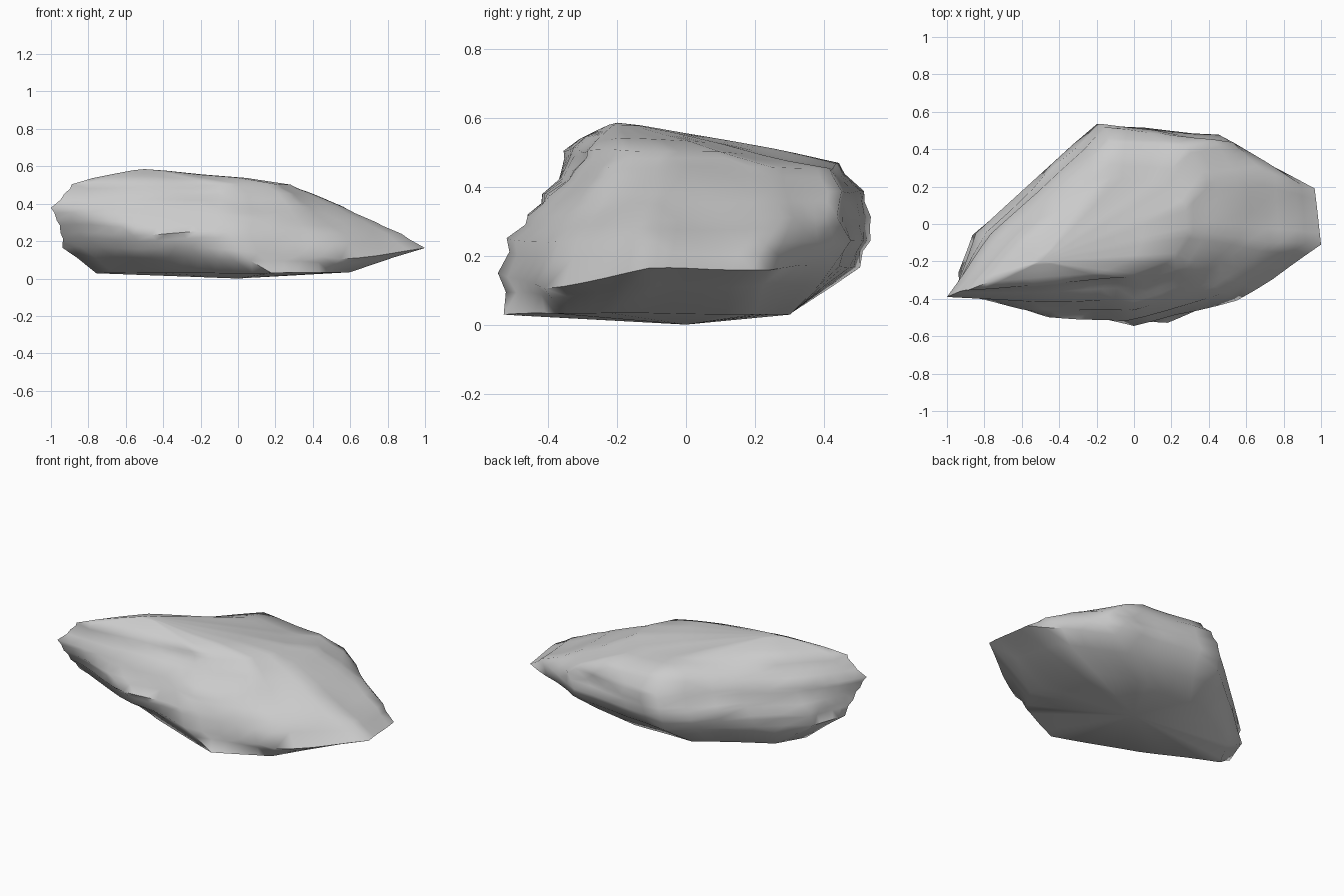
import bpy, bmesh, math
from mathutils import Vector, noise

if "Cube" in bpy.data.objects:
    bpy.data.objects.remove(bpy.data.objects["Cube"])

# Strata: height, then corners counter-clockwise from the left tip
# (tip, three along the front, two at the right end, two along the back, left wall);
# a third value lifts or drops that corner away from the stratum height
STRATA = [
    (.03, (-.76, -.13), (-.32, -.34), (.18, -.53), (.5, -.38), (.6, -.22),
     (.46, .2), (.15, .3), (-.25, .3), (-.66, .05)),
    (.165, (-.94, -.26), (-.42, -.47), (.0, -.54, .155), (.55, -.41, .1), (1, -.11, .155),
     (.965, .19), (.5, .43), (-.2, .5), (-.87, -.06)),
    (.24, (-.95, -.33), (-.45, -.485), (-.05, -.515), (.49, -.37), (.87, -.1),
     (.86, .23), (.45, .475), (-.2, .54), (-.84, -.05)),
    (.31, (-.97, -.37), (-.6, -.455), (.0, -.455), (.4, -.32), (.73, -.1),
     (.69, .28), (.53, .44), (-.18, .535), (-.79, -.04)),
    (.38, (-1, -.39), (-.52, -.42), (0, -.40), (.34, -.27), (.57, -.07),
     (.55, .25), (.43, .45), (-.15, .52), (-.76, -.05)),
    (.455, (-.93, -.36), (-.4, -.345), (0, -.325), (.27, -.22), (.38, -.05),
     (.39, .25), (.28, .41), (-.13, .44), (-.66, -.05)),
    (.505, (-.89, -.355), (-.42, -.315), (-.05, -.285), (.2, -.18), (.28, -.05),
     (.28, .1), (.15, .22), (-.12, .25), (-.6, -.04))]
PEAK = Vector((-.5, -.2, .585))
STEPS = 5                                   # points per outline side
LEDGE = (.5, .8, .8, .6, .4, .3, .1, .4, .8)  # how far each corner steps in between strata


def spread(values):
    """Subdivide a closed list of corner values evenly."""
    out = []
    for a, b in zip(values, values[1:] + values[:1]):
        out += [a + (b - a) * (k / STEPS) for k in range(STEPS)]
    return out


def weather(p, amount=1):
    """Uneven wear, stretched along the strata."""
    n = noise.noise(Vector((p.x * 3.5, p.y * 3.5, p.z * 10)))
    m = noise.noise(Vector((p.x * 3 + 7, p.y * 3, p.z * 4)))
    s = 1 + .035 * n * amount * max(0, 1 - abs(p.x) ** 4)
    return Vector((p.x * s, p.y * s, p.z + .02 * m * amount))


# Stratum outlines, with a recessed ring between each pair
rings = []
ledge = spread(list(LEDGE))
for z, *corners in STRATA:
    ring = spread([Vector((*c, z)[:3]) for c in corners])
    if rings:
        middle = []
        for a, b, w in zip(rings[-1], ring, ledge):
            p = a.lerp(b, .6)
            inward = Vector((-.1 - p.x, -p.y, 0)).normalized()
            wear = .6 + noise.noise(Vector((p.x * 3, p.y * 3, z * 20)))
            middle.append(p + inward * .026 * w * wear)
        rings.append(middle)
    rings.append(ring)

# Domed summit rings
for t in (.3, .6, .85):
    dome = [p.lerp(PEAK, t) for p in ring]
    rings.append([Vector((p.x, p.y, .505 + .08 * t ** .8)) for p in dome])

bm = bmesh.new()
rows = [[bm.verts.new(weather(p, .3 if i == 0 or i > 13 else 1)) for p in r]
        for i, r in enumerate(rings)]
count = len(ring)
for low, high in zip(rows, rows[1:]):
    for i in range(count):
        j = (i + 1) % count
        bm.faces.new((low[i], low[j], high[j], high[i]))

# Close the underside and the summit
base = bm.verts.new((0, 0, 0))
peak = bm.verts.new(PEAK)
for i in range(count):
    j = (i + 1) % count
    bm.faces.new((rows[0][j], rows[0][i], base))
    bm.faces.new((rows[-1][i], rows[-1][j], peak))
bmesh.ops.triangulate(bm, faces=bm.faces)
bmesh.ops.recalc_face_normals(bm, faces=bm.faces)

mesh = bpy.data.meshes.new("boulder")
bm.to_mesh(mesh)
bm.free()
boulder = bpy.data.objects.new("boulder", mesh)
bpy.context.collection.objects.link(boulder)
stone = bpy.data.materials.new("grey stone")
stone.diffuse_color = (.6, .6, .6, 1)
stone.use_nodes = True
stone.node_tree.nodes["Principled BSDF"].inputs["Base Color"].default_value = stone.diffuse_color
mesh.materials.append(stone)

bpy.context.view_layer.objects.active = boulder
boulder.select_set(True)
bpy.ops.object.shade_smooth_by_angle(angle=math.radians(70))
